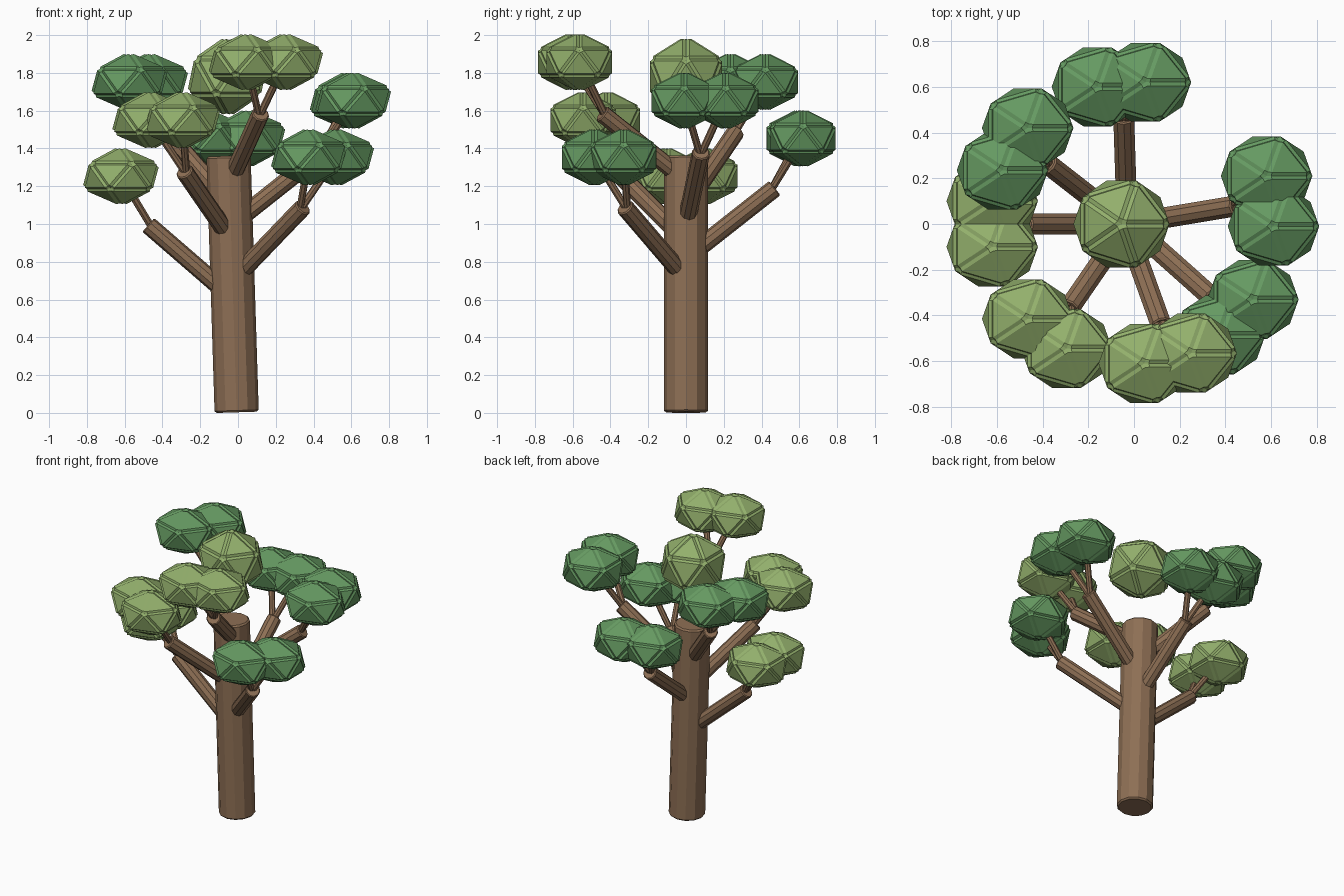
import bpy, bmesh
from mathutils import Vector, Matrix

if "Cube" in bpy.data.objects:
    bpy.data.objects.remove(bpy.data.objects["Cube"])


def material(name, rgb):
    m = bpy.data.materials.new(name)
    m.diffuse_color = (*rgb, 1)
    m.use_nodes = True
    m.node_tree.nodes["Principled BSDF"].inputs["Base Color"].default_value = m.diffuse_color
    return m


BARK = material("bark", (0.27, 0.16, 0.09))
DARK = material("dark_leaf", (0.13, 0.32, 0.12))
LIGHT = material("light_leaf", (0.29, 0.43, 0.15))


def finish(bm, name, mat):
    me = bpy.data.meshes.new(name)
    bm.to_mesh(me)
    bm.free()
    me.materials.append(mat)
    ob = bpy.data.objects.new(name, me)
    bpy.context.collection.objects.link(ob)
    return ob


def limb(name, a, b, r, sides, bevel=0.006):
    a, b = Vector(a), Vector(b)
    d = b - a
    bm = bmesh.new()
    rot = d.to_track_quat('Z', 'Y').to_matrix().to_4x4()
    bmesh.ops.create_cone(bm, cap_ends=True, segments=sides, radius1=r, radius2=r,
                          depth=d.length, matrix=Matrix.Translation((a + b) / 2) @ rot)
    rims = [e for e in bm.edges if any(len(f.verts) > 4 for f in e.link_faces)]
    bmesh.ops.bevel(bm, geom=rims, offset=bevel, segments=1, affect='EDGES')
    return finish(bm, name, BARK)


def leaf(name, c, size, mat):
    # Softened icosahedron stretched to the given width, depth and height
    bm = bmesh.new()
    bmesh.ops.create_icosphere(bm, subdivisions=1, radius=1)
    bmesh.ops.bevel(bm, geom=bm.edges[:], offset=0.08, segments=2, affect='EDGES')
    for i in range(3):
        half = max(abs(v.co[i]) for v in bm.verts)
        for v in bm.verts:
            v.co[i] = v.co[i] / half * size[i] / 2 + c[i]
    return finish(bm, name, mat)


# Leaning trunk with the crown clump above it
limb("trunk", (-0.007, 0, 0.003), (-0.05, 0, 1.36), 0.117, 12, 0.01)
leaf("crown_leaf", (-0.055, 0, 1.78), (0.42, 0.38, 0.40), LIGHT)

# Each branch: start, tip, two leaf clump centres, leaf colour
branches = {
    "left": ((-0.03, 0, 0.61), (-0.475, 0, 0.995),
             [(-0.62, -0.10, 1.253), (-0.62, 0.10, 1.253)], LIGHT),
    "front_right": ((-0.02, 0, 0.71), (0.345, -0.325, 1.09),
                    [(0.52, -0.33, 1.353), (0.375, -0.485, 1.353)], DARK),
    "front": ((-0.04, 0, 1.23), (0.12, -0.445, 1.585),
              [(0.25, -0.565, 1.857), (0.045, -0.61, 1.857)], LIGHT),
    "front_left": ((-0.03, 0, 0.91), (-0.285, -0.37, 1.28),
                   [(-0.295, -0.545, 1.55), (-0.465, -0.415, 1.55)], LIGHT),
    "back_left": ((-0.04, 0, 1.10), (-0.38, 0.265, 1.49),
                  [(-0.575, 0.235, 1.752), (-0.465, 0.42, 1.752)], DARK),
    "right": ((-0.03, 0, 1.0), (0.45, 0.08, 1.38),
              [(0.58, 0.21, 1.653), (0.61, -0.01, 1.653)], DARK),
    "back": ((-0.03, 0, 0.82), (-0.045, 0.47, 1.19),
             [(-0.16, 0.60, 1.453), (0.05, 0.62, 1.453)], DARK),
}
for name, (a, b, leaves, mat) in branches.items():
    limb(name + "_branch", a, b, 0.048, 10)
    inner = Vector(b).lerp(Vector(a), 0.05)
    for i, c in enumerate(leaves, 1):
        limb(f"{name}_twig_{i}", inner, c, 0.02, 8, 0.003)
        leaf(f"{name}_leaf_{i}", c, (0.40, 0.345, 0.295), mat)
